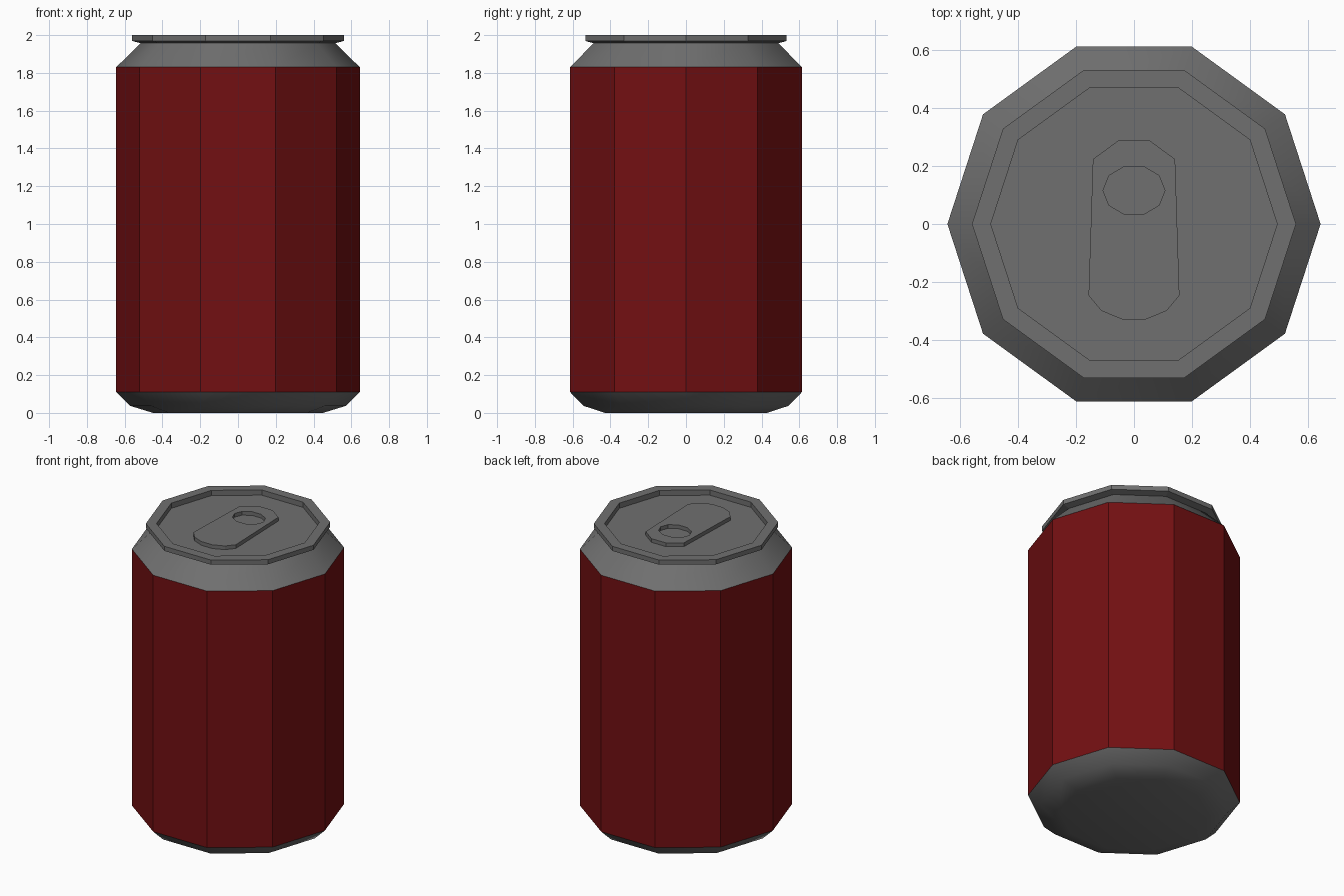
import bpy, bmesh, math

if "Cube" in bpy.data.objects:
    bpy.data.objects.remove(bpy.data.objects["Cube"])

SIDES = 10


def material(name, rgb):
    m = bpy.data.materials.new(name)
    m.diffuse_color = (*rgb, 1)
    m.use_nodes = True
    m.node_tree.nodes["Principled BSDF"].inputs["Base Color"].default_value = m.diffuse_color
    return m


RED = material("red_paint", (0.17, 0.005, 0.006))
METAL = material("metal", (0.16, 0.16, 0.16))


def ring(rx, ry, cy=0.0):
    return [(rx * math.cos(2 * math.pi * i / SIDES), cy + ry * math.sin(2 * math.pi * i / SIDES))
            for i in range(SIDES)]


def lathe(name, profile, mat, cap_start=False, cap_end=False, smooth=None):
    """Ten-sided shell through (radius, z) points, listed bottom/outside first."""
    bm = bmesh.new()
    loops = [[bm.verts.new((x, y, z)) for x, y in ring(r, r)] for r, z in profile]
    for a, b in zip(loops, loops[1:]):
        for i in range(SIDES):
            j = (i + 1) % SIDES
            bm.faces.new((a[i], a[j], b[j], b[i]))
    if cap_start:
        bm.faces.new(loops[0][::-1])
    if cap_end:
        bm.faces.new(loops[-1])
    mesh = bpy.data.meshes.new(name)
    bm.to_mesh(mesh)
    bm.free()
    mesh.materials.append(mat)
    obj = bpy.data.objects.new(name, mesh)
    bpy.context.collection.objects.link(obj)
    if smooth:
        bpy.ops.object.select_all(action='DESELECT')
        obj.select_set(True)
        bpy.context.view_layer.objects.active = obj
        bpy.ops.object.shade_smooth_by_angle(angle=math.radians(smooth))
    return obj


# Can shell
lathe("can_base", [(0.45, 0.0), (0.57, 0.037), (0.645, 0.11)], METAL, cap_start=True, smooth=60)
lathe("can_body", [(0.645, 0.11), (0.645, 1.83)], RED)
lathe("can_neck", [(0.645, 1.83), (0.515, 1.957)], METAL, smooth=60)

# Raised rim with the sunken lid inside it
lathe("rim_and_lid", [(0.515, 1.957), (0.56, 1.969), (0.56, 2.0), (0.495, 2.0), (0.495, 1.965)],
      METAL, cap_end=True)

# Pull tab: half outline mirrored, with a finger hole
half = [(0.055, 0.288), (0.142, 0.224), (0.157, -0.247), (0.113, -0.3), (0.04, -0.33)]
outline = half + [(-x, y) for x, y in reversed(half)]
curve = bpy.data.curves.new("pull_tab", 'CURVE')
curve.dimensions = '2D'
curve.fill_mode = 'BOTH'
curve.extrude = 0.0125
for pts in (outline, ring(0.107, 0.087, 0.116)):
    s = curve.splines.new('POLY')
    s.points.add(len(pts) - 1)
    for p, (x, y) in zip(s.points, pts):
        p.co = (x, y, 0, 1)
    s.use_cyclic_u = True
curve.materials.append(METAL)
tab = bpy.data.objects.new("pull_tab", curve)
tab.location.z = 1.9775
bpy.context.collection.objects.link(tab)
bpy.ops.object.select_all(action='DESELECT')
tab.select_set(True)
bpy.context.view_layer.objects.active = tab
bpy.ops.object.convert(target='MESH')
bpy.ops.object.shade_flat()
